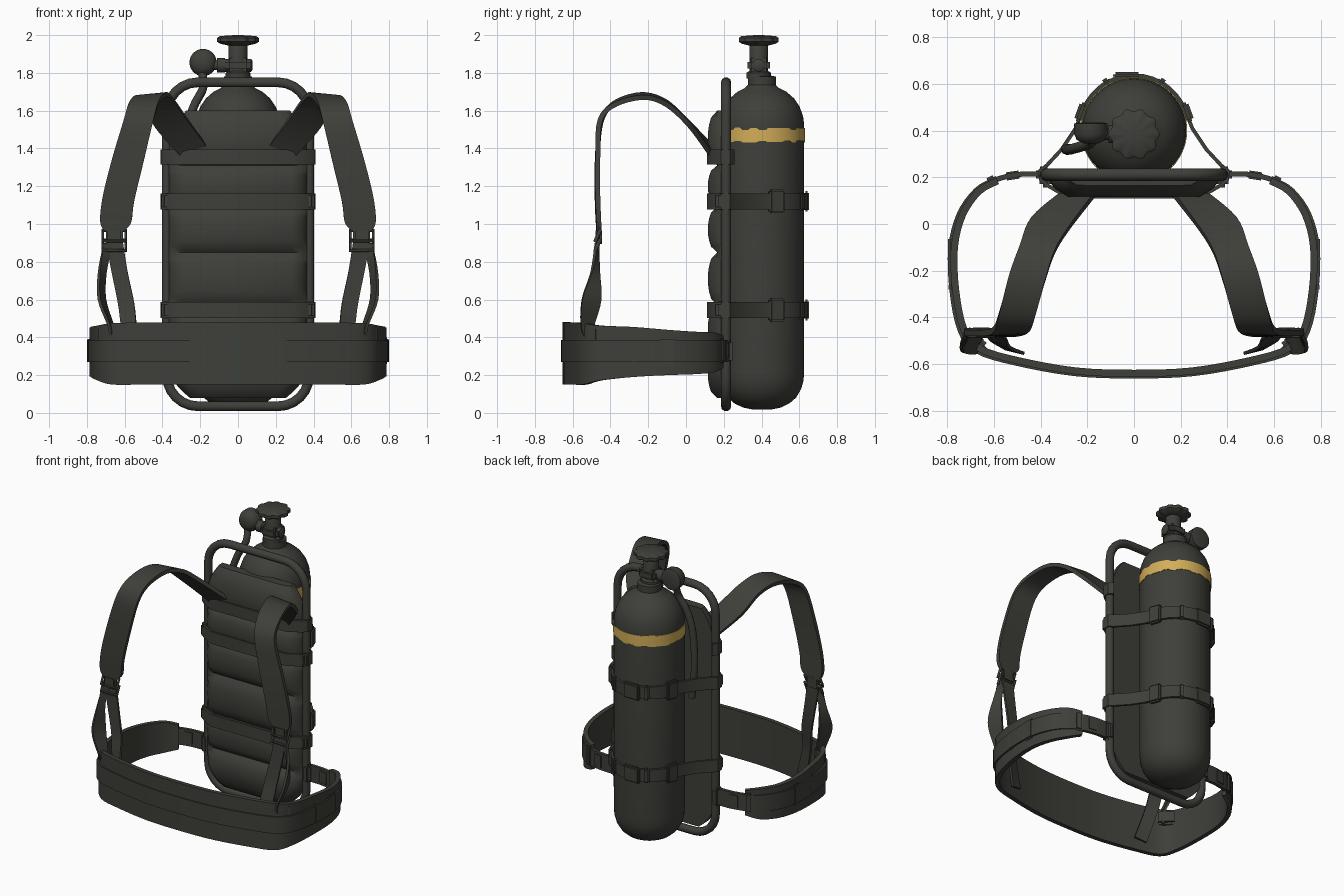
import bpy, bmesh, math, random
from mathutils import Vector, Matrix

if "Cube" in bpy.data.objects:
    bpy.data.objects.remove(bpy.data.objects["Cube"])

random.seed(4)


def material(name, rgb):
    m = bpy.data.materials.new(name)
    m.diffuse_color = (*rgb, 1)
    m.use_nodes = True
    m.node_tree.nodes["Principled BSDF"].inputs["Base Color"].default_value = m.diffuse_color
    return m


DARK = material("dark_olive", (0.048, 0.05, 0.041))
YELLOW = material("worn_yellow", (0.65, 0.42, 0.1))


def add_object(name, data, mat=DARK):
    ob = bpy.data.objects.new(name, data)
    bpy.context.collection.objects.link(ob)
    data.materials.append(mat)
    return ob


def mesh_object(name, bm, mat=DARK, fix=True):
    if fix:
        bmesh.ops.recalc_face_normals(bm, faces=bm.faces)
    me = bpy.data.meshes.new(name)
    bm.to_mesh(me)
    bm.free()
    return add_object(name, me, mat)


def smooth_path(pts, n=4):
    """Catmull-Rom through the points"""
    pts = [Vector(p) for p in pts]
    out = []
    for i in range(len(pts) - 1):
        a, b, c, d = pts[max(i - 1, 0)], pts[i], pts[i + 1], pts[min(i + 2, len(pts) - 1)]
        for k in range(n):
            t = k / n
            out.append(0.5 * (2 * b + (c - a) * t + (2 * a - 5 * b + 4 * c - d) * t * t
                              + (3 * b - a - 3 * c + d) * t ** 3))
    return out + [pts[-1]]


def ribbon(name, edge_a, edge_b, thick, closed=False, mat=DARK):
    """Strap spanned between two edge lines"""
    bm = bmesh.new()
    rows = [(bm.verts.new(a), bm.verts.new(b)) for a, b in zip(edge_a, edge_b)]
    if closed:
        rows.append(rows[0])
    for (a, b), (c, d) in zip(rows, rows[1:]):
        bm.faces.new((a, b, d, c))
    ob = mesh_object(name, bm, mat)
    mod = ob.modifiers.new("thickness", 'SOLIDIFY')
    mod.thickness, mod.offset = thick, 0
    return ob


def band(name, path, z0, z1, thick, closed=False):
    return ribbon(name, [(p[0], p[1], z0) for p in path], [(p[0], p[1], z1) for p in path], thick, closed)


def lathe(name, profile, n=40, wave=lambda a: 1, mat=DARK):
    """Spin (radius, z) pairs about z, with capped ends"""
    bm = bmesh.new()
    rings = []
    for r, z in profile:
        rings.append([bm.verts.new((r * wave(a) * math.cos(a), r * wave(a) * math.sin(a), z))
                      for a in (2 * math.pi * i / n for i in range(n))])
    for p, q in zip(rings, rings[1:]):
        for i in range(n):
            j = (i + 1) % n
            bm.faces.new((p[i], p[j], q[j], q[i]))
    bm.faces.new(rings[0])
    bm.faces.new(rings[-1])
    return mesh_object(name, bm, mat)


def box(name, loc, size, turn=0, bevel=0.01):
    bm = bmesh.new()
    bmesh.ops.create_cube(bm, size=1, matrix=Matrix.Diagonal((*size, 1)))
    bmesh.ops.bevel(bm, geom=bm.edges[:], offset=bevel, segments=2, affect='EDGES')
    ob = mesh_object(name, bm)
    ob.location, ob.rotation_euler.z = loc, turn
    return ob


def tube(name, pts, r, cyclic=False):
    cu = bpy.data.curves.new(name, 'CURVE')
    cu.dimensions, cu.bevel_depth, cu.bevel_resolution, cu.use_fill_caps = '3D', r, 3, True
    sp = cu.splines.new('POLY')
    sp.points.add(len(pts) - 1)
    for p, co in zip(sp.points, pts):
        p.co = (*co, 1)
    sp.use_cyclic_u = cyclic
    return add_object(name, cu)


# Air tank
TY, TR = 0.402, 0.224
tank = lathe("tank", [(0.05, 0.018), (0.10, 0.028), (0.145, 0.05), (0.18, 0.08), (0.207, 0.125), (0.22, 0.17),
                      (TR, 0.22), (TR, 1.52), (0.218, 1.57), (0.2, 1.62), (0.17, 1.665), (0.13, 1.70),
                      (0.09, 1.72), (0.075, 1.735), (0.075, 1.78), (0.05, 1.785)], 48)
tank.location.y = TY

# Painted band with worn edges, open towards the back pad
angles = [math.radians(-50 + 280 * i / 72) for i in range(73)]
low, high, lo, hi = [], [], 1.435, 1.51
for i, a in enumerate(angles):
    if i % 3 == 0:
        lo, hi = 1.435 + random.uniform(-.005, .008), 1.508 + random.choice((-.01, 0, 0, .004))
    x, y = (TR + 0.002) * math.cos(a), TY + (TR + 0.002) * math.sin(a)
    low.append((x, y, lo))
    high.append((x, y, hi))
ribbon("painted_band", low, high, 0.004, mat=YELLOW)

# Valve, hand wheel, side port
VY = 0.385
lathe("valve_stem", [(0.065, 1.77), (0.065, 1.80), (0.05, 1.81), (0.05, 1.95), (0.04, 1.97)], 20).location.y = VY
box("valve_block", (0, VY, 1.84), (0.13, 0.12, 0.075), bevel=0.02)
wheel = lathe("hand_wheel", [(0.05, 1.945), (0.09, 1.955), (0.104, 1.965), (0.104, 1.985), (0.09, 1.995), (0.02, 2.0)],
              80, lambda a: 1 + 0.06 * math.cos(10 * a))
wheel.location.y = VY
port = lathe("valve_port", [(0.025, -0.14), (0.025, -0.11), (0.038, -0.11), (0.038, -0.07), (0.034, -0.07),
                            (0.034, 0.07), (0.02, 0.078)], 20)
port.rotation_euler.y, port.location = math.pi / 2, (0, VY, 1.84)

# Pressure gauge and hose
gauge = lathe("gauge", [(0.055, -0.04), (0.072, -0.035), (0.072, 0.01), (0.06, 0.035), (0.03, 0.05)], 28)
gauge.rotation_euler.x, gauge.location = math.pi / 2, (-0.185, 0.395, 1.855)
tube("hose", smooth_path([(-0.19, .38, 1.80), (-0.185, .35, 1.72), (-0.235, .33, 1.62), (-0.275, .32, 1.48),
                          (-0.29, .32, 1.25), (-0.27, .32, 1.02)], 6), 0.023)

# Tubular frame
corners = [(0.212, 1.585, 0), (-0.212, 1.585, 90), (-0.212, 0.2, 180), (0.212, 0.2, 270)]
tube("frame", [(cx + 0.165 * math.cos(math.radians(s + k * 15)), 0.212, cz + 0.165 * math.sin(math.radians(s + k * 15)))
               for cx, cz, s in corners for k in range(7)], 0.027, True)

# Quilted back pad: one puffed cushion per segment
bm = bmesh.new()
rows = []
stops = [0.08, 0.33, 0.57, 0.85, 1.09, 1.31, 1.6]
for z0, z1 in zip(stops, stops[1:]):
    for k in range(9):
        t = k / 8
        z = z0 + (z1 - z0) * t
        puff = 0.055 * math.sin(math.pi * t) ** 0.45 if 0 < t < 1 else 0
        w = 0.365 - 0.09 * max(0, (z - 1.38) / 0.22) ** 2 - 0.11 * max(0, (0.25 - z) / 0.17) ** 2
        half = [(w, 0.225), (w, 0.185), (w - 0.03, 0.168 - puff * 0.4), (w - 0.08, 0.165 - puff * 0.9)]
        rows.append([bm.verts.new((x, y, z)) for x, y in half]
                    + [bm.verts.new((-x, y, z)) for x, y in reversed(half)])
for p, q in zip(rows, rows[1:]):
    for i in range(8):
        j = (i + 1) % 8
        bm.faces.new((p[i], p[j], q[j], q[i]))
bm.faces.new(rows[0])
bm.faces.new(rows[-1])
bmesh.ops.remove_doubles(bm, verts=bm.verts, dist=0.0005)
mesh_object("back_pad", bm)

# Tank straps looping round frame and tank, with buckles
wrap = [(0.29, 0.118), (0.37, 0.165), (0.4, 0.19), (0.402, 0.23), (0.375, 0.25), (0.31, 0.32), (0.25, 0.41)]
arc = [(0.236 * math.cos(math.radians(a)), TY + 0.236 * math.sin(math.radians(a))) for a in range(20, 161, 10)]
loop = wrap + arc + [(-x, y) for x, y in reversed(wrap)]
for z in (1.12, 0.545):
    band("tank_strap", loop, z - 0.042, z + 0.042, 0.016, True)
    box("rear_buckle", (-0.03, TY + 0.235, z), (0.12, 0.03, 0.11))
    for s in (1, -1):
        box("side_buckle", (s * 0.228, 0.48, z), (0.035, 0.085, 0.125), s * 0.35)
        box("strap_keeper", (s * 0.12, TY + 0.207, z), (0.04, 0.03, 0.1), -s * 0.55)
        box("frame_clip", (s * 0.38, 0.2, z), (0.05, 0.085, 0.09), bevel=0.015)
upper = wrap[:5]
band("upper_strap", [(-x, y) for x, y in reversed(upper)] + upper, 1.315, 1.395, 0.016)

# Waist belt (x, y, bottom, top) on one side
half = [(0, -.64, .15, .48), (.25, -.63, .15, .48), (.5, -.585, .15, .478), (.66, -.535, .15, .475),
        (.73, -.45, .172, .462), (.765, -.28, .19, .455), (.77, -.1, .2, .44), (.735, .04, .205, .43),
        (.665, .14, .215, .425), (.585, .185, .24, .41)]
full = [(-x, y, b, t) for x, y, b, t in reversed(half[1:])] + half
belt = smooth_path([(x, y, b) for x, y, b, t in full])
top = smooth_path([(x, y, t) for x, y, b, t in full])
ribbon("waist_belt", belt, top, 0.03)

# Belt webbing reaching back to the frame
web = [(-.41, .215), (-.5, .212)] + [(x * 1.02, y * 1.018) for x, y, b, t in full] + [(.5, .212), (.41, .215)]
band("belt_webbing", smooth_path([(x, y, 0) for x, y in web]), 0.27, 0.385, 0.022)

for s in (1, -1):
    # Belt hardware
    box("belt_buckle", (s * 0.78, -0.1, 0.33), (0.035, 0.09, 0.14))
    box("belt_keeper", (s * 0.782, -0.27, 0.33), (0.025, 0.04, 0.13))
    box("hip_clip", (s * 0.52, 0.208, 0.33), (0.075, 0.035, 0.1), -s * 0.15)
    box("hip_keeper", (s * 0.61, 0.185, 0.33), (0.05, 0.04, 0.13), -s * 0.5)
    box("belt_anchor", (s * 0.39, 0.212, 0.325), (0.06, 0.07, 0.13), bevel=0.018)
    box("front_joint", (s * 0.685, -0.495, 0.41), (0.13, 0.05, 0.1), s * 0.75, 0.015)

    # Padded shoulder strap (inner and outer edge)
    def side(pts):
        return smooth_path([(s * x, y, z) for x, y, z in pts], 5)
    ribbon("shoulder_strap",
           side([(.17, .125, 1.42), (.28, -.02, 1.57), (.34, -.12, 1.655), (.38, -.24, 1.685), (.42, -.38, 1.64),
                 (.45, -.45, 1.54), (.5, -.47, 1.33), (.55, -.47, 1.12), (.565, -.465, 1.01), (.6, -.462, .965)]),
           side([(.31, .13, 1.37), (.44, .02, 1.52), (.49, -.1, 1.63), (.535, -.22, 1.67), (.575, -.37, 1.635),
                 (.605, -.455, 1.55), (.665, -.467, 1.35), (.715, -.467, 1.15), (.73, -.462, 1.02), (.71, -.46, .965)]),
           0.026)

    # Ladder buckle
    for z in (0.885, 0.935):
        tube("strap_buckle", [(s * (0.655 + dx), -0.465 + dy, z + dz) for dx, dy, dz in
                              ((-.06, -.015, -.025), (.06, -.015, -.025), (.06, .01, .03), (-.06, .01, .03))], 0.01, True)
    box("buckle_wrap", (s * 0.655, -0.462, 0.93), (0.09, 0.035, 0.09))

    # Lower webbing: inner tail and twisted outer strap
    ribbon("inner_tail",
           side([(.61, -.465, .91), (.585, -.47, .75), (.55, -.49, .58), (.53, -.53, .42), (.47, -.555, .22)]),
           side([(.7, -.465, .91), (.67, -.465, .75), (.635, -.475, .58), (.61, -.5, .42), (.55, -.535, .2)]), 0.014)
    ribbon("outer_strap",
           side([(.66, -.47, .9), (.7, -.46, .75), (.705, -.45, .6), (.66, -.49, .45), (.65, -.49, .36)]),
           side([(.71, -.475, .9), (.735, -.5, .75), (.735, -.55, .6), (.68, -.555, .45), (.68, -.52, .36)]), 0.016)

# Finish: bake modifiers and curves, smooth soft edges
bpy.ops.object.select_all(action='SELECT')
bpy.context.view_layer.objects.active = tank
bpy.ops.object.convert(target='MESH')
bpy.ops.object.shade_smooth_by_angle(angle=math.radians(40))
